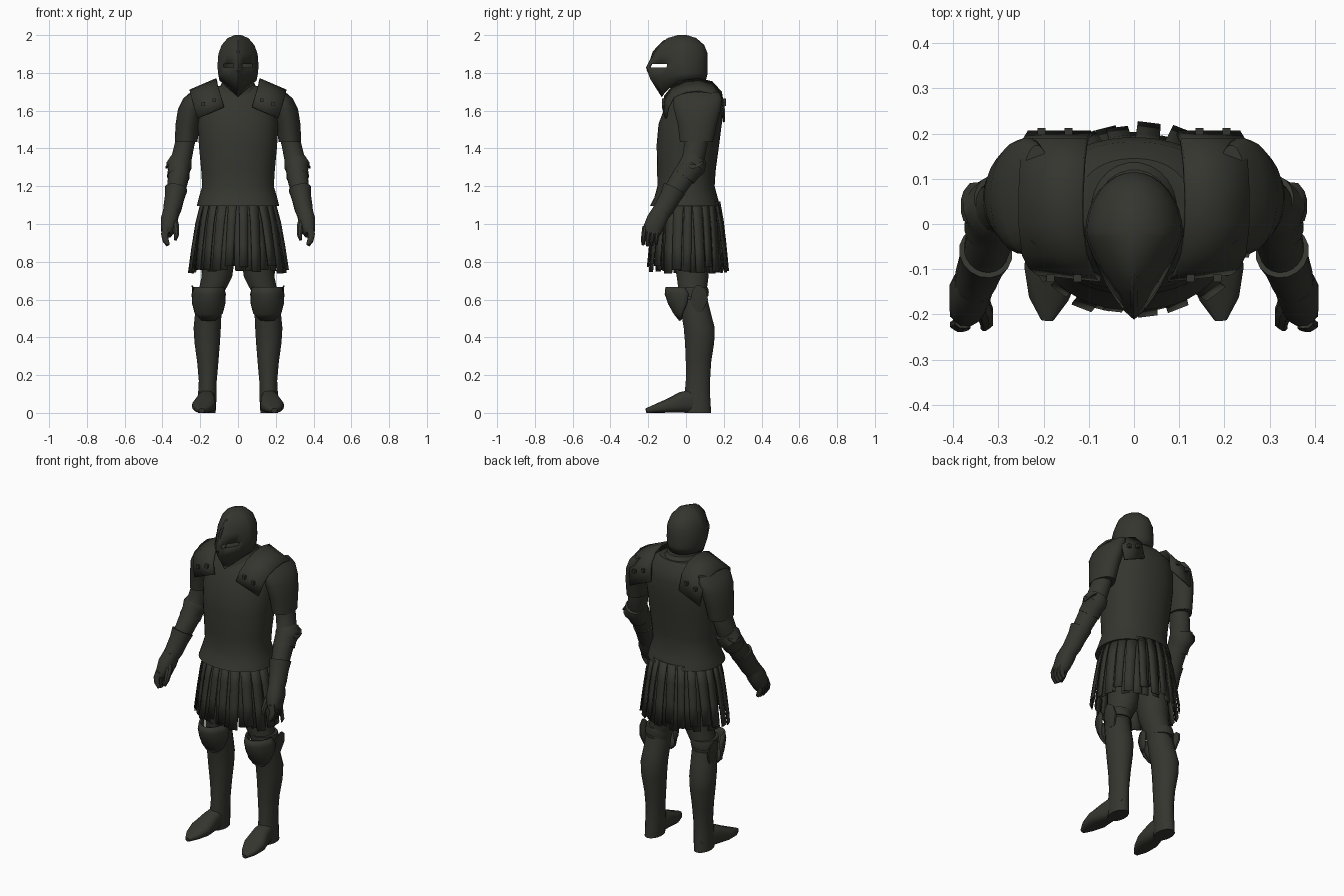
import bpy, bmesh, math, random
from mathutils import Vector

random.seed(4)
steel = bpy.data.materials.new("dark_iron")
steel.diffuse_color = (0.036, 0.036, 0.029, 1)


def finish(name, bm, mirror=False, thick=0):
    bmesh.ops.recalc_face_normals(bm, faces=bm.faces)
    me = bpy.data.meshes.new(name)
    bm.to_mesh(me)
    bm.free()
    me.materials.append(steel)
    ob = bpy.data.objects.new(name, me)
    bpy.context.collection.objects.link(ob)
    if thick:
        m = ob.modifiers.new("thickness", "SOLIDIFY")
        m.thickness = thick
    if mirror:
        ob.modifiers.new("mirror", "MIRROR")
    return ob


def skin(bm, rings, close=True, caps=True):
    rows = [[bm.verts.new(p) for p in r] for r in rings]
    n = len(rows[0])
    grid = []
    for a, b in zip(rows, rows[1:]):
        grid.append([bm.faces.new((a[j], a[(j + 1) % n], b[(j + 1) % n], b[j]))
                     for j in range(n if close else n - 1)])
    if caps:
        bm.faces.new(rows[0])
        bm.faces.new(rows[-1])
    return grid


def tube(name, pts, n=16, power=1.0, flat=False, mirror=True):
    """Sections (x, y, z, half width, half depth) swept along their centres."""
    rings, P = [], [Vector(p[:3]) for p in pts]
    for i, p in enumerate(pts):
        t = (P[min(i + 1, len(P) - 1)] - P[max(i - 1, 0)]).normalized()
        if flat:
            t = Vector((0, 0, 1))
        u = (Vector((1, 0, 0)) - t * t.x).normalized()
        v = t.cross(u)
        ring = []
        for k in range(n):
            a = 2 * math.pi * (k + .5) / n
            c, s = math.cos(a), math.sin(a)
            ring.append(P[i] + u * p[3] * math.copysign(abs(c) ** power, c)
                        + v * p[4] * math.copysign(abs(s) ** power, s))
        rings.append(ring)
    bm = bmesh.new()
    skin(bm, rings)
    return finish(name, bm, mirror)


def box(name, loc, size, mirror=True):
    bm = bmesh.new()
    bmesh.ops.create_cube(bm, size=1)
    for v in bm.verts:
        v.co = Vector(loc) + Vector(v.co[i] * size[i] for i in range(3))
    return finish(name, bm, mirror)


# helmet: keeled shell with open eye slits (z, width, front, back, chin drop)
rings = []
for z, rx, f, b, drop in [(1.76, .093, .105, .12, .085), (1.80, .101, .165, .13, .03),
                          (1.828, .103, .187, .13, 0), (1.846, .103, .178, .13, 0),
                          (1.90, .099, .15, .13, 0), (1.945, .082, .12, .112, 0),
                          (1.98, .052, .075, .072, 0), (1.996, .014, .02, .02, 0)]:
    ring = []
    for k in range(32):
        a = 2 * math.pi * k / 32
        c, s = math.cos(a), math.sin(a)
        y = b * s if s > 0 else -f * (1 - abs(c) ** 1.25) ** .8
        ring.append((rx * c, -.02 + y, z - drop * (1 - abs(c)) * (s < 0)))
    rings.append(ring)
bm = bmesh.new()
grid = skin(bm, rings, caps=False)
bm.faces.new([f.verts[3] for f in grid[-1]])
slit = []
for j, f in enumerate(grid[2]):
    a = 2 * math.pi * (j + .5) / 32
    if math.sin(a) < -.75 and abs(math.cos(a)) > .2:
        slit.append(f)
bmesh.ops.delete(bm, geom=slit, context='FACES')
finish("helmet", bm, thick=-.005)
tube("helmet_ridge", [(0, -.12, 1.69, .006, .008), (0, -.20, 1.815, .009, .009),
                      (0, -.168, 1.91, .009, .009), (0, -.116, 1.965, .008, .008),
                      (0, -.02, 1.996, .006, .004)], n=6, mirror=False)
tube("neck", [(0, .02, 1.62, .09, .09), (0, .01, 1.77, .07, .08)], mirror=False)
tube("gorget", [(0, .045, 1.66, .13, .135), (0, .035, 1.72, .1, .11),
                (0, .03, 1.75, .085, .09)], n=24, mirror=False, flat=True)

# cuirass with tucked waist and flared lower edge
tube("cuirass", [(0, -.005, 1.095, .219, .186), (0, 0, 1.14, .208, .168),
                 (0, 0, 1.20, .19, .152), (0, .002, 1.28, .195, .155),
                 (0, .01, 1.42, .208, .166), (0, .022, 1.53, .213, .168),
                 (0, .04, 1.62, .205, .152), (0, .05, 1.68, .19, .132),
                 (0, .055, 1.73, .12, .09)], n=40, power=.92, flat=True, mirror=False)

# shoulder straps: arched plates sloping outwards
arch = [(-.128, 1.62, .075), (-.115, 1.68, .092), (-.07, 1.735, .108), (0, 1.765, .116),
        (.07, 1.772, .116), (.14, 1.755, .112), (.19, 1.70, .105), (.207, 1.60, .095)]
bm = bmesh.new()
skin(bm, [[(x + .14 * t, y + .015 * t * (y < -.1), z - .06 * t) for y, z, x in arch]
          for t in (0, .5, 1)], close=False, caps=False)
finish("shoulder_strap", bm, True, .012)
for x, z in [(.125, 1.655), (.185, 1.635)]:
    box("strap_buckle", (x, -.12, z), (.018, .016, .02))
    box("strap_buckle_back", (x + .02, .205, z), (.018, .016, .02))

# shoulder cap sleeve
tube("shoulder_cap", [(.275, .055, 1.435, .06, .088), (.265, .06, 1.53, .066, .105),
                      (.25, .06, 1.61, .068, .126), (.235, .062, 1.665, .055, .13),
                      (.215, .065, 1.70, .034, .11)], n=24, flat=True)

# arms
tube("arm", [(.26, .06, 1.55, .06, .07), (.283, .052, 1.42, .052, .062),
             (.303, .035, 1.33, .055, .06), (.315, -.015, 1.25, .056, .06),
             (.33, -.07, 1.165, .048, .054), (.345, -.115, 1.08, .04, .045)], n=20)
tube("elbow_guard", [(.30, .05, 1.345, .056, .063), (.312, .035, 1.31, .068, .073),
                     (.313, .015, 1.285, .058, .066), (.316, -.01, 1.25, .06, .063)], n=20)
tube("elbow_wing", [(.335, .05, 1.335, .012, .045), (.356, .045, 1.32, .018, .05),
                    (.374, .04, 1.305, .010, .035), (.38, .035, 1.295, .003, .012)],
     n=8, flat=True)
tube("gauntlet_cuff", [(.328, -.062, 1.185, .06, .064), (.336, -.085, 1.14, .052, .056),
                       (.347, -.115, 1.085, .049, .054), (.356, -.14, 1.05, .043, .05)], n=16)
tube("hand", [(.352, -.13, 1.07, .042, .048), (.364, -.155, 1.02, .046, .055),
              (.372, -.178, .97, .038, .052), (.378, -.188, .945, .026, .045)],
     n=12, power=.8)
for i in range(4):
    y, lift = -.217 + i * .023, abs(i - 1.4) * .006
    tube("finger", [(.378, y, .985, .02, .015), (.389, y - .006, .945, .02, .014),
                    (.384, y - .01, .91 + lift, .017, .013),
                    (.37, y - .01, .883 + lift, .01, .009)], n=8)
tube("thumb", [(.345, -.165, 1.03, .024, .022), (.33, -.195, .985, .02, .019),
               (.326, -.22, .945, .015, .014), (.332, -.23, .915, .008, .008)], n=8)

# skirt of hanging straps in two layers
bm = bmesh.new()
count = 22
for layer in range(2):
    for k in range(count):
        a = 2 * math.pi * (k + .5 * layer) / count
        c, s = math.cos(a), math.sin(a)
        tang = Vector((-.2 * s, .17 * c, 0)).normalized()
        end = .738 + random.random() * (.02 if layer else .045)
        out, sway = random.uniform(-.008, .01), random.uniform(-.012, .012)
        w = random.uniform(.02, .028)
        rows = []
        for t in (0, .3, .65, 1):
            g = .014 * layer
            p = Vector(((.197 + .066 * t ** .7 - g + out * t) * c,
                        .01 + (.17 + .043 * t ** .7 - g + out * t) * s,
                        1.12 + (end - 1.12) * t)) + tang * sway * t
            rows.append([p - tang * w, p + tang * w * (1 - .1 * t)])
        skin(bm, rows, close=False, caps=False)
finish("skirt_straps", bm, thick=.005)
tube("hips", [(0, .01, .88, .13, .1), (0, .01, .95, .175, .135), (0, .005, 1.12, .185, .155)],
     n=24, flat=True, mirror=False)

# legs
tube("thigh", [(.10, .02, .96, .09, .105), (.102, .03, .82, .086, .097),
               (.112, .035, .72, .082, .085), (.145, .035, .63, .068, .073),
               (.155, .045, .55, .064, .07)], n=20, flat=True)
tube("greave", [(.155, .04, .60, .07, .075), (.158, .055, .52, .071, .08),
                (.163, .07, .45, .073, .083), (.163, .072, .37, .068, .078),
                (.16, .066, .27, .057, .068), (.16, .063, .17, .048, .065),
                (.162, .06, .10, .05, .068), (.165, .062, .0, .047, .072)], n=20, flat=True)
tube("boot", [(.164, .11, .04, .03, .04), (.165, .05, .065, .042, .065),
              (.17, -.02, .056, .05, .056), (.181, -.10, .036, .063, .036),
              (.189, -.165, .022, .044, .022), (.192, -.212, .012, .014, .012)],
     n=20, power=.75)

# knee guards: tapering front shield, side fan and rear band
bm = bmesh.new()
rows = []
for z, r, f, half in [(.665, .072, .122, 75), (.63, .079, .126, 85), (.58, .078, .108, 80),
                      (.53, .074, .08, 60), (.495, .072, .052, 25)]:
    rows.append([(.155 + r * math.sin(math.radians(d * half)),
                  .025 - f * math.cos(math.radians(d * half)), z)
                 for d in [i / 6 - 1 for i in range(13)]])
skin(bm, rows, close=False, caps=False)
finish("knee_guard", bm, True, -.012)
tube("knee_fan", [(.216, .065, .535, .012, .025), (.226, .07, .60, .014, .05),
                  (.236, .07, .65, .008, .04), (.243, .065, .675, .003, .012)],
     n=8, flat=True)
tube("knee_band", [(.15, .035, .665, .072, .082), (.152, .038, .64, .075, .084),
                   (.153, .04, .615, .072, .078)], n=20, flat=True)

# smooth shading with crisp edges
bpy.ops.object.select_all(action='SELECT')
bpy.context.view_layer.objects.active = bpy.context.selected_objects[0]
bpy.ops.object.shade_smooth_by_angle(angle=math.radians(38))
